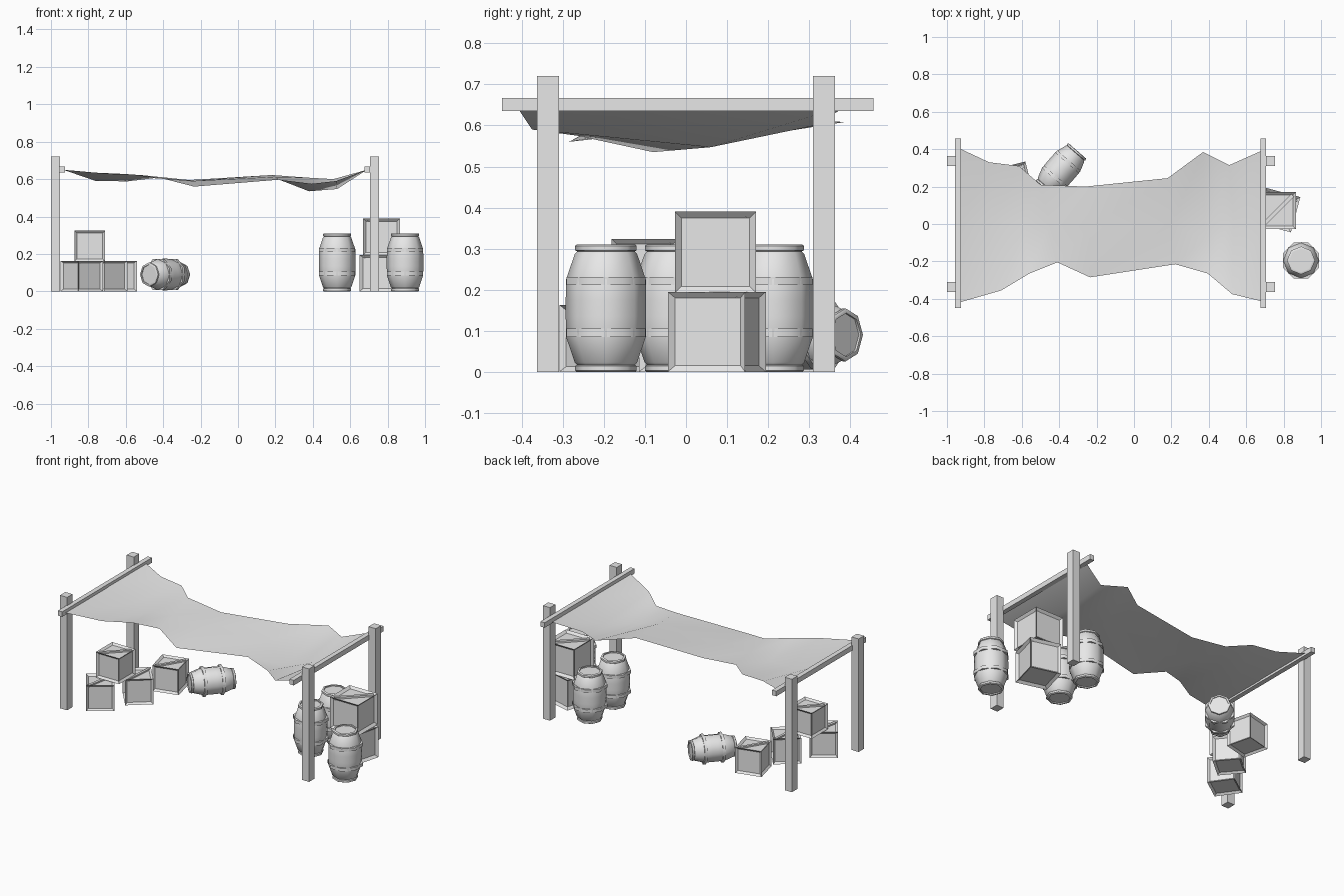
import bpy, bmesh, math
from mathutils import Matrix, Vector

cube = bpy.data.objects.get("Cube")
if cube:
    bpy.data.objects.remove(cube, do_unlink=True)

grey = bpy.data.materials.new("plain_grey")
grey.use_nodes = True
COLOUR = (0.8, 0.8, 0.8, 1)
grey.diffuse_color = COLOUR
grey.node_tree.nodes["Principled BSDF"].inputs["Base Color"].default_value = COLOUR


def finish(bm, name, matrix=Matrix(), smooth=None):
    """Turn a bmesh into a placed, coloured object."""
    bmesh.ops.recalc_face_normals(bm, faces=bm.faces)
    mesh = bpy.data.meshes.new(name)
    bm.to_mesh(mesh)
    bm.free()
    mesh.materials.append(grey)
    obj = bpy.data.objects.new(name, mesh)
    bpy.context.collection.objects.link(obj)
    obj.matrix_world = matrix
    if smooth:
        bpy.ops.object.select_all(action='DESELECT')
        obj.select_set(True)
        bpy.context.view_layer.objects.active = obj
        bpy.ops.object.shade_smooth_by_angle(angle=math.radians(smooth))
    return obj


def add_box(bm, centre, size, turn=0):
    m = Matrix.Translation(centre) @ Matrix.Rotation(turn, 4, 'Z') @ Matrix.Diagonal((*size, 1))
    return bmesh.ops.create_cube(bm, size=1, matrix=m)


def box(name, centre, size):
    bm = bmesh.new()
    add_box(bm, centre, size)
    finish(bm, name)


def crate(name, x, y, z, size, degrees=0):
    """Framed cube with recessed panels and a diagonal brace on the lid."""
    bm = bmesh.new()
    add_box(bm, (0, 0, size / 2), (size, size, size))
    depth = size * 0.07
    bmesh.ops.inset_individual(bm, faces=bm.faces[:], thickness=size * 0.11, depth=-depth)
    add_box(bm, (0, 0, size - depth / 2 - 0.002), (size * 1.16, size * 0.1, depth), math.pi / 4)
    finish(bm, name, Matrix.Translation((x, y, z)) @ Matrix.Rotation(math.radians(degrees), 4, 'Z'))


def add_rings(bm, profile, sides, offset=0, closed=False):
    """Sweep (radius, height) pairs round the z axis."""
    rings = []
    for r, z in profile:
        angles = [offset + math.tau * i / sides for i in range(sides)]
        rings.append([bm.verts.new((r * math.cos(a), r * math.sin(a), z)) for a in angles])
    pairs = list(zip(rings, rings[1:]))
    if closed:
        pairs.append((rings[-1], rings[0]))
    else:
        bm.faces.new(rings[0])
        bm.faces.new(rings[-1])
    for low, high in pairs:
        for i in range(sides):
            j = (i + 1) % sides
            bm.faces.new((low[i], low[j], high[j], high[i]))


def barrel(name, matrix):
    """Eight-sided bulging body with end rims and two hoops, centred on its middle."""
    bm = bmesh.new()
    half = [(0.098, 0.02), (0.097, 0.07), (0.076, 0.132), (0.07, 0.138), (0.075, 0.141),
            (0.075, 0.152), (0.071, 0.155), (0.062, 0.155), (0.062, 0.148)]
    add_rings(bm, [(r, -z) for r, z in reversed(half)] + half, 8)
    for z in (-0.06, 0.066):
        hoop = [(0.09, z - 0.01), (0.104, z - 0.01), (0.104, z + 0.01), (0.09, z + 0.01)]
        add_rings(bm, hoop, 8, math.pi / 8, closed=True)
    finish(bm, name, matrix, 50)


# Posts and cross beams
for side, post_x, beam_x in (("right", -0.976, -0.941), ("left", 0.73, 0.692)):
    for end, y in (("front", -0.336), ("back", 0.336)):
        box(f"{end}_{side}_post", (post_x, y, 0.36), (0.05, 0.054, 0.72))
    box(f"{side}_cross_beam", (beam_x, 0.004, 0.651), (0.03, 0.905, 0.032))

# Sagging cloth canopy: front edge, middle line and back edge
front = [(-0.935, -0.42, 0.65), (-0.71, -0.355, 0.63), (-0.56, -0.265, 0.625),
         (-0.41, -0.205, 0.605), (-0.235, -0.285, 0.56), (0.22, -0.215, 0.597),
         (0.395, -0.265, 0.575), (0.525, -0.375, 0.59), (0.69, -0.415, 0.65)]
middle = [(-0.935, 0, 0.65), (-0.76, 0, 0.59), (-0.59, 0, 0.588),
          (-0.45, 0, 0.605), (-0.24, -0.02, 0.59), (0.2, 0, 0.612),
          (0.38, -0.08, 0.535), (0.53, 0.06, 0.547), (0.69, 0, 0.65)]
back = [(-0.935, 0.405, 0.65), (-0.775, 0.33, 0.635), (-0.615, 0.31, 0.628),
        (-0.50, 0.21, 0.62), (-0.26, 0.20, 0.595), (0.18, 0.245, 0.622),
        (0.37, 0.385, 0.608), (0.51, 0.315, 0.60), (0.69, 0.395, 0.65)]
bm = bmesh.new()
rows = [[bm.verts.new(p) for p in row] for row in (front, middle, back)]
for low, high in zip(rows, rows[1:]):
    for i in range(len(low) - 1):
        bm.faces.new((low[i], low[i + 1], high[i + 1], high[i]))
canopy = finish(bm, "cloth_canopy", smooth=60)
if canopy.data.polygons[0].normal.z < 0:
    canopy.data.flip_normals()

# Crates
crate("front_small_crate", -0.835, -0.195, 0, 0.163, 35)
crate("middle_small_crate", -0.705, 0.0, 0, 0.163, 40)
crate("back_small_crate", -0.64, 0.235, 0, 0.163, 14)
crate("stacked_small_crate", -0.793, -0.1, 0.161, 0.163)
crate("lower_large_crate", 0.77, 0.075, 0, 0.195, -15)
crate("upper_large_crate", 0.767, 0.072, 0.193, 0.197)

# Barrels: three standing, one smaller lying on its side
for name, x, y in (("outer_barrel", 0.893, -0.195), ("inner_barrel", 0.53, -0.025),
                   ("back_barrel", 0.53, 0.212)):
    barrel(name, Matrix.Translation((x, y, 0.155)))
axis = Vector((math.cos(math.radians(49)), math.sin(math.radians(49)), 0))
barrel("lying_barrel", Matrix.Translation((-0.39, 0.29, 0.09))
       @ axis.to_track_quat('Z', 'Y').to_matrix().to_4x4() @ Matrix.Scale(0.86, 4))
